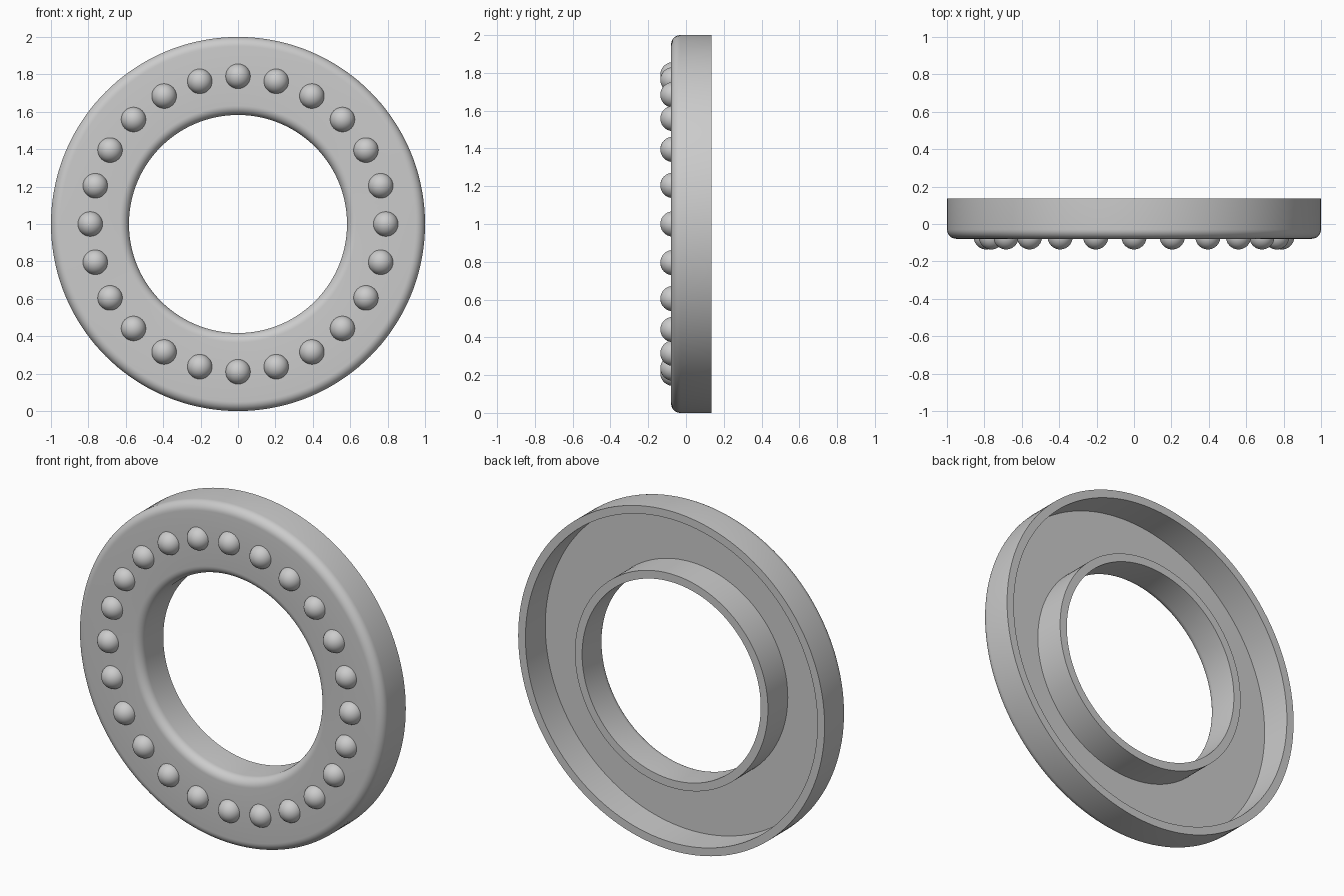
import bpy, bmesh, math
from mathutils import Vector, Matrix

cube = bpy.data.objects.get("Cube")
if cube:
    bpy.data.objects.remove(cube, do_unlink=True)

CENTRE = Vector((0, 0, 1))
R_OUT, R_IN, WALL, FILLET = 1.0, 0.583, 0.047, 0.05
FRONT, FLOOR, BACK = -0.079, -0.049, 0.136
BUMPS, BUMP_RING, BUMP_R = 24, 0.79, 0.067

grey = bpy.data.materials.new("plain_grey")
grey.use_nodes = True
colour = (0.6, 0.6, 0.6, 1)
grey.diffuse_color = colour
grey.node_tree.nodes["Principled BSDF"].inputs["Base Color"].default_value = colour


def add_object(name, bm):
    mesh = bpy.data.meshes.new(name)
    bm.to_mesh(mesh)
    bm.free()
    mesh.materials.append(grey)
    obj = bpy.data.objects.new(name, mesh)
    bpy.context.collection.objects.link(obj)
    bpy.ops.object.select_all(action='DESELECT')
    obj.select_set(True)
    bpy.context.view_layer.objects.active = obj
    bpy.ops.object.shade_smooth_by_angle(angle=math.radians(35))
    return obj


def fillet(radius, start, steps=8):
    """Quarter-round points (radius, y) on the front edge."""
    angles = [math.radians(start + 90 * i / steps) for i in range(steps + 1)]
    return [(radius + FILLET * math.cos(a), FRONT + FILLET - FILLET * math.sin(a))
            for a in angles]


# Ring shell: channel section, open at the back, turned about the y axis
section = [(R_OUT, BACK)] + fillet(R_OUT - FILLET, 0) + fillet(R_IN + FILLET, 90)
section += [(R_IN, BACK), (R_IN + WALL, BACK), (R_IN + WALL, FLOOR),
            (R_OUT - WALL, FLOOR), (R_OUT - WALL, BACK)]
bm = bmesh.new()
verts = [bm.verts.new(CENTRE + Vector((r, y, 0))) for r, y in section]
edges = [bm.edges.new((v, verts[i - 1])) for i, v in enumerate(verts)]
bmesh.ops.spin(bm, geom=verts + edges, cent=CENTRE, axis=(0, 1, 0),
               angle=math.tau, steps=144, use_merge=True)
bmesh.ops.remove_doubles(bm, verts=bm.verts[:], dist=0.0001)
bmesh.ops.recalc_face_normals(bm, faces=bm.faces[:])
add_object("ring_shell", bm)

# Domed studs: half spheres set into the front face
to_front = Matrix.Rotation(math.radians(90), 4, 'X')
for i in range(BUMPS):
    a = math.tau * i / BUMPS
    bm = bmesh.new()
    bmesh.ops.create_uvsphere(bm, u_segments=32, v_segments=20, radius=BUMP_R)
    bmesh.ops.delete(bm, geom=[v for v in bm.verts if v.co.z < -0.001], context='VERTS')
    bm.transform(to_front)
    spot = CENTRE + Vector((BUMP_RING * math.sin(a), BUMP_R - BACK, BUMP_RING * math.cos(a)))
    bm.transform(Matrix.Translation(spot))
    add_object(f"stud_{i + 1:02d}", bm)
